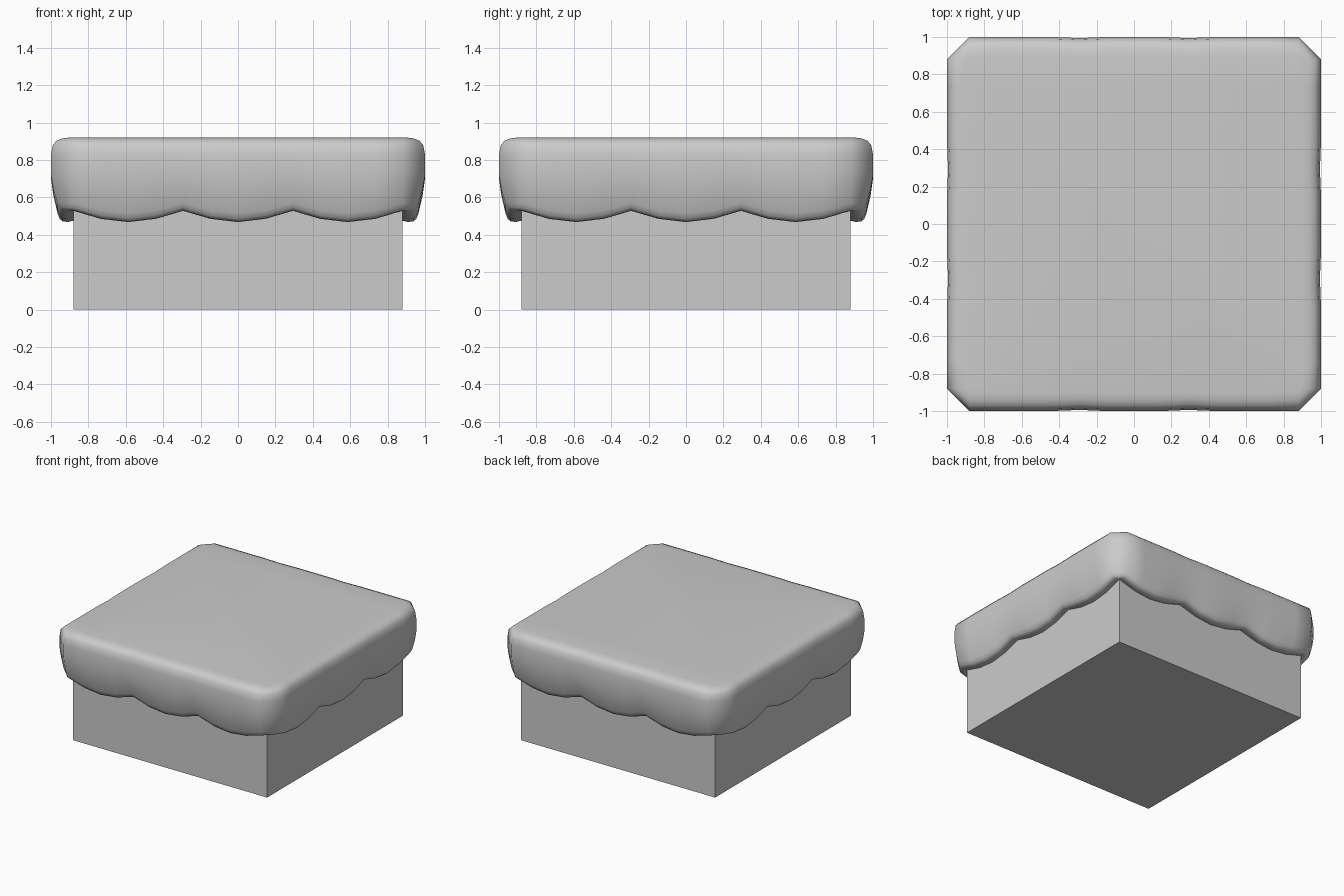
import bpy, bmesh, math

if "Cube" in bpy.data.objects:
    bpy.data.objects.remove(bpy.data.objects["Cube"])

HALF = 0.88      # half width of the base block
SEGS = 4         # segments per scallop
SCALLOPS = 3     # scallops per side


def finish(name, bm, angle):
    bmesh.ops.recalc_face_normals(bm, faces=bm.faces[:])
    mesh = bpy.data.meshes.new(name)
    bm.to_mesh(mesh)
    bm.free()
    obj = bpy.data.objects.new(name, mesh)
    bpy.context.collection.objects.link(obj)
    bpy.ops.object.select_all(action='DESELECT')
    obj.select_set(True)
    bpy.context.view_layer.objects.active = obj
    if angle:
        bpy.ops.object.shade_smooth_by_angle(angle=math.radians(angle))
    return obj


# Base block, open where the cap covers it
bm = bmesh.new()
bmesh.ops.create_cube(bm, size=1)
for v in bm.verts:
    v.co = (v.co.x * 2 * HALF, v.co.y * 2 * HALF, (v.co.z + 0.5) * 0.54)
top = max(bm.faces, key=lambda f: f.calc_center_median().z)
bmesh.ops.delete(bm, geom=[top], context='FACES_ONLY')
finish("base_block", bm, 0)

# Cap cross-section: outward offset, height, share of the scallop lift
profile = [(0.02, 0.92, 0), (0.06, 0.915, 0), (0.09, 0.903, 0),
           (0.11, 0.88, 0), (0.12, 0.83, 0), (0.12, 0.70, 0.3),
           (0.107, 0.61, 0.6), (0.085, 0.515, 0.9), (0.073, 0.485, 1),
           (0.058, 0.472, 1), (0.03, 0.468, 1), (0.0, 0.475, 1)]

# Perimeter stations: position along a side and scallop lift (0 low, 1 at notch)
n = SEGS * SCALLOPS
lifts = [0.06 * abs((i % SEGS) / SEGS * 2 - 1) ** 1.8 for i in range(n + 1)]

bm = bmesh.new()
rings = []
for d, z, w in profile:
    ring = []
    for side in range(4):
        c, s = round(math.cos(side * math.pi / 2)), round(math.sin(side * math.pi / 2))
        for i, lift in enumerate(lifts):
            x = -HALF + 2 * HALF * i / n
            notch = 0.006 if lift > 0.05 and 0 < i < n else 0
            y = -HALF - max(d - notch * (d > 0.05), 0)
            ring.append(bm.verts.new((c * x - s * y, s * x + c * y, z + w * lift)))
    rings.append(ring)

# Skin the rings and close the flat top
for a, b in zip(rings, rings[1:]):
    for i in range(len(a)):
        j = (i + 1) % len(a)
        bm.faces.new((a[i], b[i], b[j], a[j]))
bm.faces.new(rings[0])
bmesh.ops.remove_doubles(bm, verts=bm.verts[:], dist=0.0005)
finish("scalloped_cap", bm, 60)
